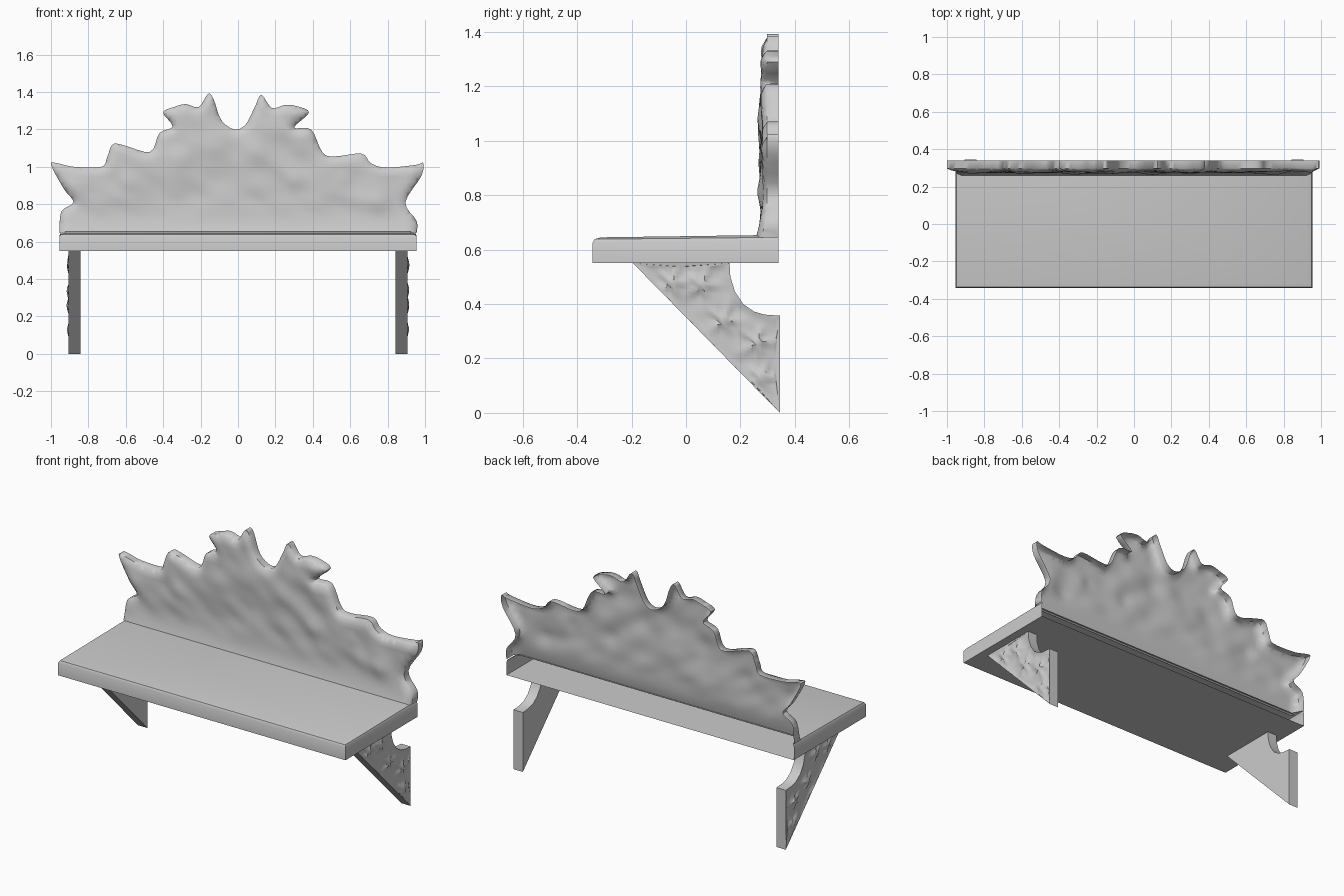
import bpy, bmesh, math
from mathutils import Vector, noise
from mathutils.geometry import delaunay_2d_cdt, intersect_point_line

old = bpy.data.objects.get("Cube")
if old:
    bpy.data.objects.remove(old, do_unlink=True)

# One plain grey for the whole piece
grey = bpy.data.materials.new("plain grey")
grey.use_nodes = True
colour = (0.6, 0.6, 0.6, 1)
grey.diffuse_color = colour
for node in grey.node_tree.nodes:
    if node.type == 'BSDF_PRINCIPLED':
        node.inputs["Base Color"].default_value = colour


def finish(name, bm, angle):
    mesh = bpy.data.meshes.new(name)
    bm.to_mesh(mesh)
    bm.free()
    mesh.materials.append(grey)
    obj = bpy.data.objects.new(name, mesh)
    bpy.context.collection.objects.link(obj)
    bpy.ops.object.select_all(action='DESELECT')
    obj.select_set(True)
    bpy.context.view_layer.objects.active = obj
    bpy.ops.object.shade_smooth_by_angle(angle=math.radians(angle))
    return obj


def smooth_path(points, steps=4):
    """Rounded open path through the points."""
    pts = [Vector(p) for p in points]
    padded = [pts[0]] + pts + [pts[-1]]
    path = []
    for a, b, c, d in zip(padded, padded[1:], padded[2:], padded[3:]):
        for i in range(steps):
            t = i / steps
            path.append(0.5 * (2 * b + (c - a) * t
                               + (2 * a - 5 * b + 4 * c - d) * t ** 2
                               + (3 * b - a - 3 * c + d) * t ** 3))
    return path + [pts[-1]]


def edge_distance(p, path):
    """Distance from a point to an open path."""
    best = 9.0
    for a, b in zip(path, path[1:]):
        q, t = intersect_point_line(p, a, b)
        q = a.lerp(b, min(max(t, 0), 1))
        best = min(best, (Vector((q[0], q[1])) - p).length)
    return best


def carved_sheet(path, step, place, to_back, keep_base_open):
    """Fill an outline with a fine sheet, carve it, and run its rim back."""
    low_u, high_u = min(p.x for p in path), max(p.x for p in path)
    low_v, high_v = min(p.y for p in path), max(p.y for p in path)
    points = list(path)
    for i in range(1, int((high_u - low_u) / step)):
        for j in range(int((high_v - low_v) / step)):
            points.append(Vector((low_u + i * step, low_v + j * step)))
    outline = list(range(len(path)))[::-1]
    flat, _, faces, *_ = delaunay_2d_cdt(points, [], [outline], 1, 1e-5)
    bm = bmesh.new()
    used = {i for f in faces for i in f}
    verts = {i: bm.verts.new(place(flat[i], edge_distance(flat[i], path)))
             for i in used}
    for f in faces:
        bm.faces.new([verts[i] for i in f])
    rim = [e for e in bm.edges if e.is_boundary and not
           (keep_base_open and all(v.co.z < low_v + 1e-4 for v in e.verts))]
    new = bmesh.ops.extrude_edge_only(bm, edges=rim)["geom"]
    for v in new:
        if isinstance(v, bmesh.types.BMVert):
            to_back(v.co)
    if not keep_base_open:
        back = [e for e in new if isinstance(e, bmesh.types.BMEdge)
                and e.is_boundary]
        bmesh.ops.holes_fill(bm, edges=back, sides=0)
    bmesh.ops.recalc_face_normals(bm, faces=bm.faces)
    return bm


# Carved backboard: scalloped crest, open at the back
crest = smooth_path([
    (-.955, .645), (-.945, .76), (-.88, .81), (-.93, .88), (-1, 1.01),
    (-.97, 1.02), (-.88, 1), (-.73, 1), (-.7, 1.05), (-.67, 1.12),
    (-.61, 1.115), (-.47, 1.08), (-.42, 1.18), (-.35, 1.215), (-.4, 1.29),
    (-.34, 1.32), (-.28, 1.335), (-.21, 1.32), (-.16, 1.39), (-.13, 1.36),
    (-.09, 1.25), (-.02, 1.2), (.04, 1.225), (.09, 1.32), (.125, 1.385),
    (.18, 1.315), (.25, 1.33), (.31, 1.325), (.38, 1.29), (.3, 1.21),
    (.39, 1.2), (.45, 1.08), (.51, 1.055), (.66, 1.07), (.71, 1.02),
    (.79, .995), (.95, 1.01), (.99, 1.02), (.98, .95), (.895, .81),
    (.955, .71), (.955, .645)])
bosses = [(.75, .8, .05), (.3, .92, .05), (.57, .94, .04), (.1, 1.1, .07),
          (-.12, 1.1, .07), (-.3, 1.05, .06), (-.6, .92, .05)]


def backboard_point(p, d):
    y = 0.277 + 0.02 * (1 - min(d / 0.04, 1)) ** 2
    y -= 0.02 * max(0, 1 - (p.y - 0.645) / 0.13) ** 2
    carving = 0.012 * noise.noise(Vector((p.x * 7 + p.y * 3, p.y * 9, 0.3)))
    for bx, bz, size in bosses:
        r = ((p.x - bx) ** 2 + (p.y - bz) ** 2) / size ** 2
        carving -= 0.01 * math.exp(-r)
    fade = min(max((p.y - 0.7) / 0.12, 0), 1) * min(d / 0.05, 1)
    return p.x, y + carving * fade, p.y


def to_wall(co):
    co.y = 0.34


bm = carved_sheet(crest, 0.025, backboard_point, to_wall, True)
if sum(f.normal.y * f.calc_area() for f in bm.faces) > 0:
    bmesh.ops.reverse_faces(bm, faces=bm.faces)
finish("carved_backboard", bm, 50)

# Shelf: hollow tray with a softened rim, open towards the wall
bm = bmesh.new()
rings = []
for half, front, z, back, back_z in [
        (.955, -.343, .55, .34, .55), (.955, -.343, .625, .34, .63),
        (.948, -.336, .638, .34, .645), (.925, -.313, .645, .27, .653)]:
    rings.append([bm.verts.new(c) for c in (
        (-half, back, back_z), (-half, front, z),
        (half, front, z), (half, back, back_z))])
for low, high in zip(rings, rings[1:]):
    for i in range(3):
        bm.faces.new((low[i], low[i + 1], high[i + 1], high[i]))
bm.faces.new(rings[0][::-1])
bm.faces.new(rings[-1])
finish("shelf_tray", bm, 35)

# Brackets: triangular sides with carved flowers on the outer face
bracket = [Vector(p) for p in (
    (.345, 0), (-.195, .55), (.16, .55), (.163, .5), (.18, .445),
    (.21, .4), (.25, .372), (.29, .361), (.345, .357), (.345, 0))]
flowers = [(.06, .47), (.14, .34), (.26, .26), (.28, .13), (-.05, .48)]

for side, label in ((1, "left"), (-1, "right")):
    def bracket_point(p, d):
        x = 0.898 + 0.006 * noise.noise(Vector((p.x * 14, p.y * 14, side)))
        for fy, fz in flowers:
            dy, dz = p.x - fy, p.y - fz
            r, turn = math.hypot(dy, dz), math.atan2(dz, dy)
            petal = 0.035 * (1 + 0.5 * math.cos(5 * turn))
            x += 0.014 * math.exp(-(r / petal) ** 2)
        fade = min(d / 0.025, 1)
        return side * (0.905 + (x - 0.903) * fade), p.x, p.y

    def to_inside(co):
        co.x = side * 0.843

    bm = carved_sheet(bracket[:-1], 0.0125, bracket_point, to_inside, False)
    finish(label + "_bracket", bm, 40)
